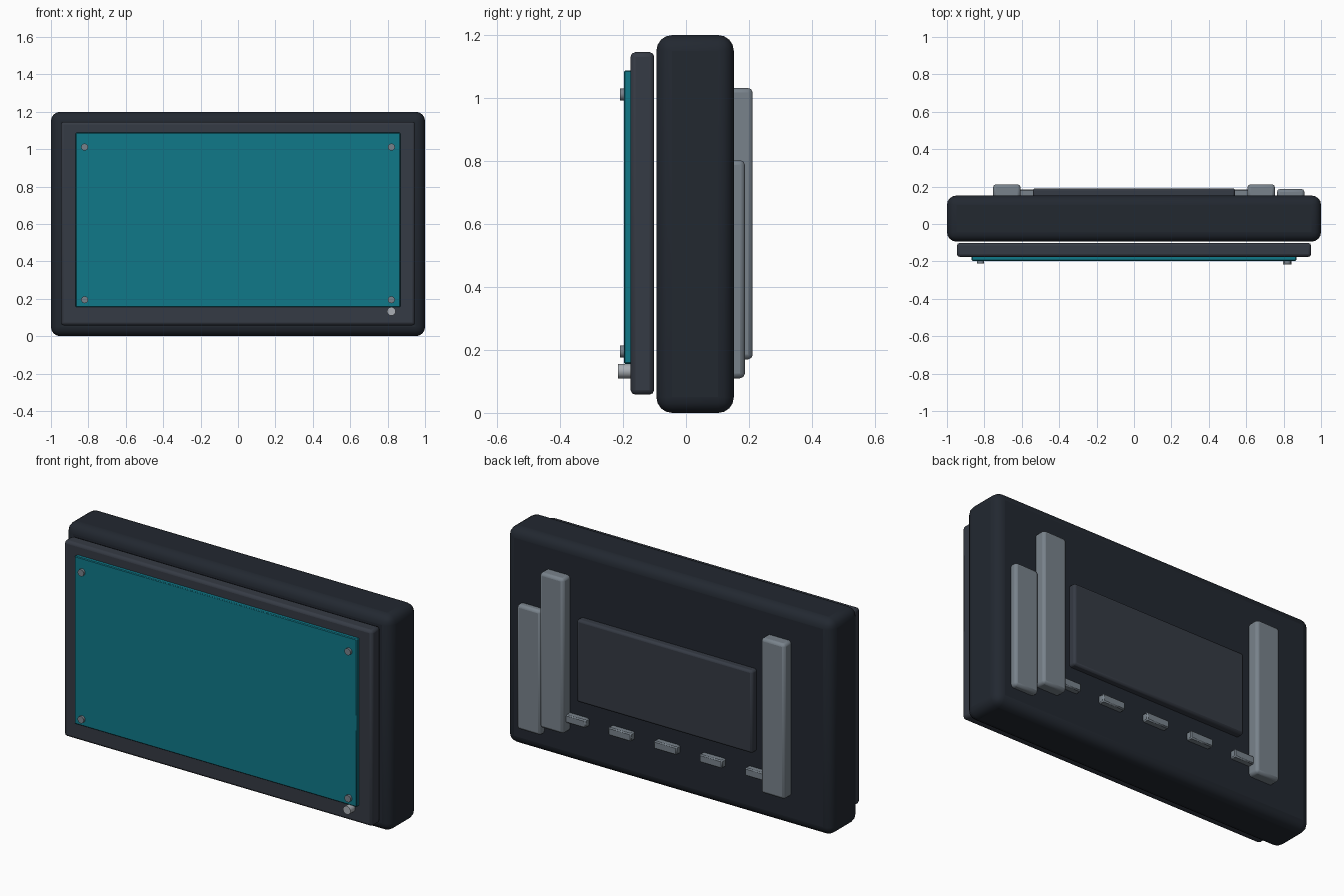
import bpy, math

if "Cube" in bpy.data.objects:
    bpy.data.objects.remove(bpy.data.objects["Cube"])

def material(name, rgb):
    m = bpy.data.materials.new(name)
    m.diffuse_color = (*rgb, 1)
    m.use_nodes = True
    m.node_tree.nodes["Principled BSDF"].inputs["Base Color"].default_value = m.diffuse_color
    return m

DARK = material("dark_shell", (0.016, 0.021, 0.03))
FRAME = material("frame_grey", (0.036, 0.043, 0.058))
TEAL = material("teal_glass", (0.005, 0.19, 0.25))
METAL = material("metal_grey", (0.19, 0.225, 0.26))
LIGHT = material("light_grey", (0.4, 0.43, 0.46))

def finish(name, mat, bevel, segments):
    ob = bpy.context.object
    ob.name = name
    ob.data.materials.append(mat)
    if bevel:
        b = ob.modifiers.new("Bevel", 'BEVEL')
        b.width, b.segments = bevel, segments
        b.limit_method = 'ANGLE'
    bpy.ops.object.shade_smooth_by_angle(angle=math.radians(35))
    return ob

def box(name, x, y, z, mat, bevel=0.0, segments=2):
    """Box from (min, max) ranges."""
    bpy.ops.mesh.primitive_cube_add(size=1, location=[(a + b) / 2 for a, b in (x, y, z)])
    bpy.context.object.scale = [b - a for a, b in (x, y, z)]
    bpy.ops.object.transform_apply(location=False, rotation=False, scale=True)
    return finish(name, mat, bevel, segments)

def pin(name, x, z, y, radius, mat):
    """Cylinder lying along y."""
    bpy.ops.mesh.primitive_cylinder_add(
        vertices=16, radius=radius, depth=y[1] - y[0],
        location=(x, (y[0] + y[1]) / 2, z), rotation=(math.pi / 2, 0, 0))
    return finish(name, mat, 0, 0)

# Main housing, front bezel and screen
box("housing", (-1, 1), (-0.094, 0.152), (0, 1.2), DARK, 0.05, 4)
box("bezel", (-0.947, 0.947), (-0.176, -0.101), (0.058, 1.146), FRAME, 0.015)
box("screen", (-0.868, 0.868), (-0.197, -0.17), (0.156, 1.088), TEAL, 0.004, 1)

# Corner screws and power button
for sx in (-1, 1):
    for z in (0.195, 1.011):
        pin("screw", sx * 0.82, z, (-0.21, -0.175), 0.019, METAL)
pin("power_button", 0.82, 0.133, (-0.216, -0.17), 0.023, LIGHT)

# Rear service panel
box("rear_panel", (-0.54, 0.54), (0.13, 0.191), (0.362, 0.82), FRAME, 0.012)

# Rear mounting rails and side battery strip
for sx in (-1, 1):
    box("mounting_rail", (sx * 0.68 - 0.073, sx * 0.68 + 0.073), (0.13, 0.212),
        (0.17, 1.032), METAL, 0.015)
box("side_strip", (0.765, 0.911), (0.13, 0.187), (0.11, 0.803), METAL, 0.015)

# Row of rear port covers
for i in range(-2, 3):
    box("port_cover", (i * 0.28 - 0.07, i * 0.28 + 0.07), (0.13, 0.185),
        (0.225, 0.27), METAL, 0.006, 1)
